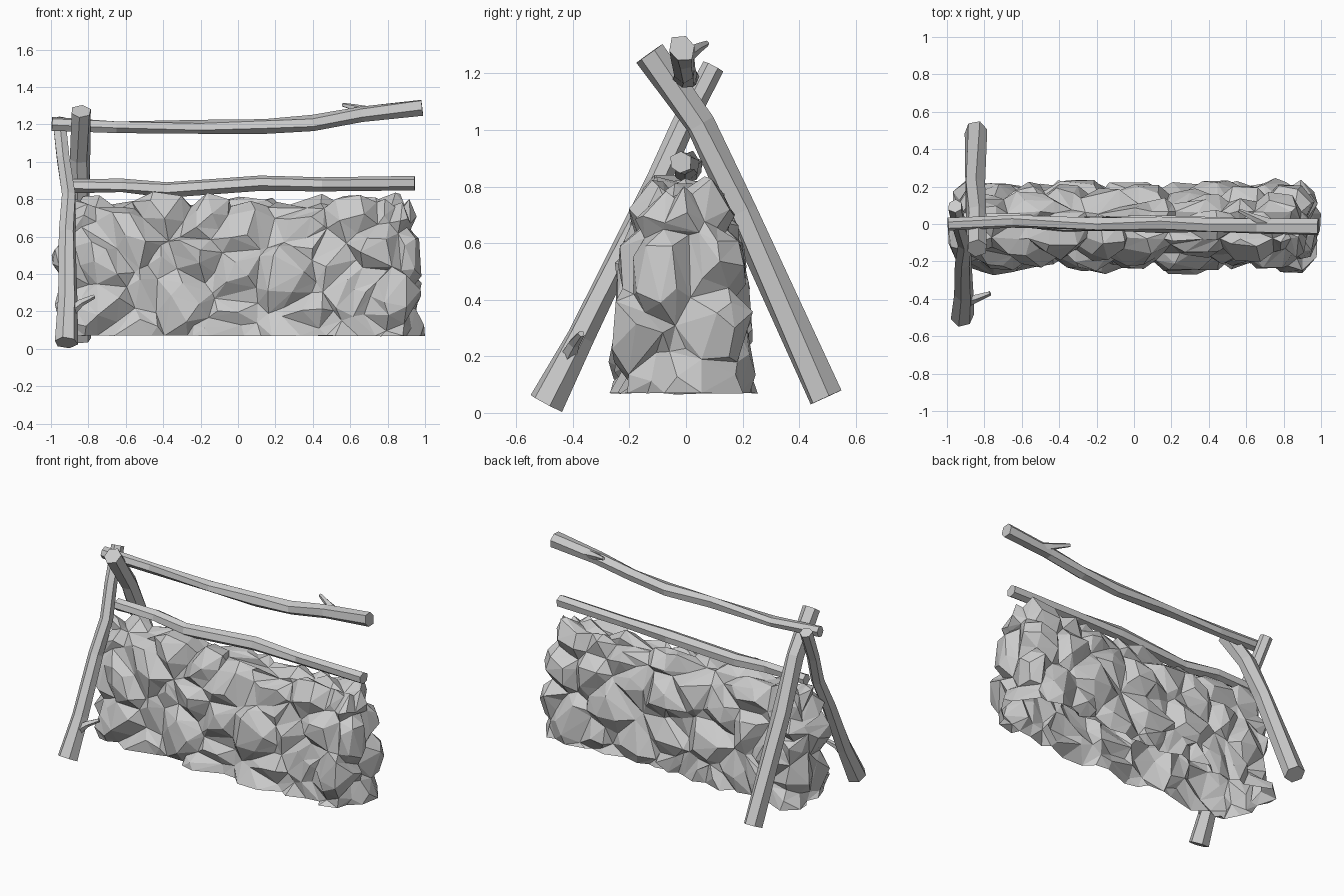
import bpy, bmesh, math, random
from mathutils import Vector, noise

if "Cube" in bpy.data.objects:
    bpy.data.objects.remove(bpy.data.objects["Cube"])

random.seed(4)


def finish(bm, name):
    mesh = bpy.data.meshes.new(name)
    bm.to_mesh(mesh)
    bm.free()
    obj = bpy.data.objects.new(name, mesh)
    bpy.context.collection.objects.link(obj)
    return obj


def log(name, points, sides=6, rough=0.11):
    """Faceted branch through (x, y, z, radius) points, capped at both ends."""
    bm = bmesh.new()
    pts = [Vector(p[:3]) for p in points]
    rings = []
    for i, p in enumerate(pts):
        axis = pts[min(i + 1, len(pts) - 1)] - pts[max(i - 1, 0)]
        quat = axis.to_track_quat('Z', 'Y')
        twist = random.uniform(0.1, 0.5)
        ring = []
        for k in range(sides):
            a = math.tau * (k + twist) / sides
            r = points[i][3] * random.uniform(1 - rough, 1 + rough)
            ring.append(bm.verts.new(p + quat @ Vector((r * math.cos(a), r * math.sin(a), 0))))
        rings.append(ring)
    for a, b in zip(rings, rings[1:]):
        for k in range(sides):
            n = (k + 1) % sides
            bm.faces.new((a[k], a[n], b[n], b[k]))
    bm.faces.new(rings[0][::-1])
    bm.faces.new(rings[-1])
    return finish(bm, name)


# Stone wall: tapered open-bottomed shell, stone cells pushed out, then decimated to facets
PROFILE = [(0.07, 0.225), (0.30, 0.205), (0.55, 0.187), (0.70, 0.15), (0.80, 0.085)]


def half_width(z):
    for (z0, w0), (z1, w1) in zip(PROFILE, PROFILE[1:]):
        if z <= z1:
            return w0 + (w1 - w0) * (z - z0) / (z1 - z0)
    return PROFILE[-1][1]


bm = bmesh.new()
bmesh.ops.create_cube(bm, size=2)
for axis, cuts in ((0, 79), (1, 13), (2, 35)):
    edges = [e for e in bm.edges if abs(e.verts[0].co[axis] - e.verts[1].co[axis]) > 1]
    bmesh.ops.subdivide_edges(bm, edges=edges, cuts=cuts, use_grid_fill=True)
bottom = [f for f in bm.faces if all(v.co.z < -0.999 for v in f.verts)]
bmesh.ops.delete(bm, geom=bottom, context='FACES')
for v in bm.verts:
    xn, yn, t = v.co.x, v.co.y, (v.co.z + 1) / 2
    z = 0.07 + 0.73 * t
    v.co = (xn * (0.962 - 0.045 * t ** 4 - 0.07 * abs(yn) ** 3), yn * half_width(z) - 0.012, z)
bm.normal_update()
CELLS = 3.9
SHIFT = Vector((3.3, 7.1, 1.7))
moves = []
for v in bm.verts:
    dist, seeds = noise.voronoi(v.co * CELLS + SHIFT)
    seed = Vector(seeds[0])
    tilt = noise.noise_vector(seed * 7.3)
    h = -0.035 + 0.065 * min(1, (dist[1] - dist[0]) * 2.4)
    h += 0.4 * tilt.dot((v.co * CELLS + SHIFT - seed) / CELLS)
    moves.append(v.normal * max(-0.045, min(0.04, h)))
for v, m in zip(bm.verts, moves):
    grounded = v.co.z < 0.0701
    v.co += m
    v.co.z = 0.07 if grounded else max(0.07, v.co.z)
bmesh.ops.triangulate(bm, faces=bm.faces[:])
ratio = 900 / len(bm.faces)
wall = finish(bm, "stone_wall")
wall.modifiers.new("facets", 'DECIMATE').ratio = ratio

# Crossed posts at the left end
log("back_post", [(-0.845, 0.495, 0.055, 0.064), (-0.85, 0.195, 0.71, 0.058),
                  (-0.845, 0.05, 1.02, 0.054), (-0.84, -0.13, 1.27, 0.056)], rough=0.05)
log("front_post", [(-0.92, -0.495, 0.034, 0.064), (-0.91, -0.37, 0.27, 0.05),
                   (-0.915, -0.20, 0.62, 0.046), (-0.905, -0.10, 0.82, 0.042),
                   (-0.935, -0.01, 1.02, 0.04), (-0.955, 0.095, 1.225, 0.04)], rough=0.07)
log("front_post_twig", [(-0.91, -0.42, 0.18, 0.035), (-0.84, -0.395, 0.245, 0.021),
                        (-0.77, -0.37, 0.28, 0.012)], sides=5)

# Rails
log("top_rail", [(-0.995, 0.0, 1.205, 0.037), (-0.65, 0.015, 1.185, 0.036),
                 (-0.2, 0.0, 1.187, 0.04), (0.14, 0.0, 1.187, 0.044),
                 (0.40, -0.005, 1.205, 0.042), (0.66, -0.01, 1.25, 0.043),
                 (0.985, -0.015, 1.288, 0.049)])
log("top_rail_twig", [(0.72, 0.0, 1.265, 0.03), (0.63, 0.04, 1.29, 0.019),
                      (0.56, 0.072, 1.305, 0.011)], sides=5)
log("lower_rail", [(-0.91, 0.025, 0.87, 0.036), (-0.62, 0.02, 0.872, 0.037),
                   (-0.38, 0.0, 0.852, 0.042), (0.12, 0.01, 0.882, 0.043),
                   (0.45, 0.0, 0.88, 0.037), (0.945, -0.02, 0.884, 0.041)])
